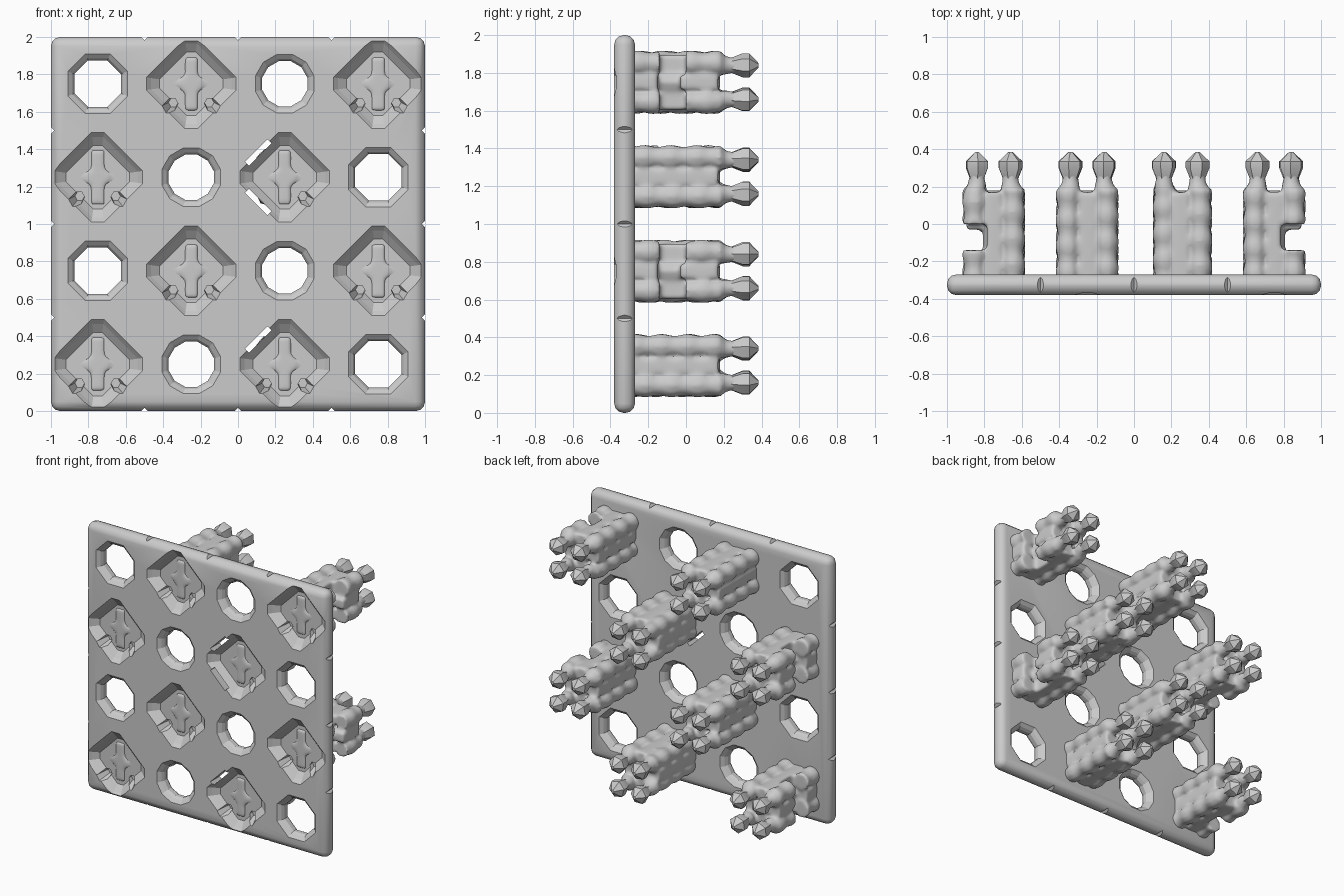
import bpy, bmesh, math, random
from mathutils import Matrix

random.seed(4)
if "Cube" in bpy.data.objects:
    bpy.data.objects.remove(bpy.data.objects["Cube"])

grey = bpy.data.materials.new("light grey")
grey.use_nodes = True
colour = (0.6, 0.6, 0.6, 1)
grey.diffuse_color = colour
grey.node_tree.nodes["Principled BSDF"].inputs["Base Color"].default_value = colour

FRONT, BACK = -0.38, -0.27
CELLS = [(i, j, -0.75 + i / 2, 0.25 + j / 2) for i in range(4) for j in range(4)]
CORNERS = [(sx, sz) for sx in (-1, 1) for sz in (-1, 1)]


def loft(bm, rings):
    """Skin a closed solid through rings of points."""
    loops = [[bm.verts.new(p) for p in ring] for ring in rings]
    n = len(loops[0])
    for a, b in zip(loops, loops[1:]):
        for k in range(n):
            bm.faces.new((a[k], a[(k + 1) % n], b[(k + 1) % n], b[k]))
    bm.faces.new(loops[0])
    bm.faces.new(loops[-1])


def tube(bm, stations, sides, phase=0.0):
    """Round solid along y; stations are (y, radius, x, z)."""
    angles = [phase + math.tau * k / sides for k in range(sides)]
    loft(bm, [[(x + r * math.cos(a), y, z + r * math.sin(a)) for a in angles]
              for y, r, x, z in stations])


def box(bm, x, z, wide, tall, y0, y1, turn=0.0):
    place = Matrix.Translation((x, (y0 + y1) / 2, z)) @ Matrix.Rotation(turn, 4, "Y")
    size = Matrix.Diagonal((wide, y1 - y0, tall, 1))
    bmesh.ops.create_cube(bm, size=1, matrix=place @ size)


def finish(bm, name):
    bmesh.ops.recalc_face_normals(bm, faces=bm.faces)
    mesh = bpy.data.meshes.new(name)
    bm.to_mesh(mesh)
    bm.free()
    mesh.materials.append(grey)
    obj = bpy.data.objects.new(name, mesh)
    bpy.context.collection.objects.link(obj)
    return obj


def smooth(obj, angle):
    bpy.ops.object.select_all(action="DESELECT")
    obj.select_set(True)
    bpy.context.view_layer.objects.active = obj
    bpy.ops.object.shade_smooth_by_angle(angle=math.radians(angle))


def diamond(x, z, y, a):
    """Ring of a square standing on its blunted corner."""
    b = a * 0.14
    pts = [(a, -b), (a, b), (b, a), (-b, a), (-a, b), (-a, -b), (-b, -a), (b, -a)]
    return [(x + u, y, z + v) for u, v in pts]


# Panel cutters: chamfered round holes and shallow diamond pockets in a checkerboard
bm = bmesh.new()
for i, j, x, z in CELLS:
    if (i + j) % 2:
        r, sides = (0.135, 8) if i in (0, 3) else (0.125, 12)
        tube(bm, [(FRONT - 0.01, r + 0.05, x, z), (FRONT + 0.02, r + 0.012, x, z),
                  (FRONT + 0.04, r, x, z), (BACK - 0.04, r, x, z),
                  (BACK - 0.02, r + 0.012, x, z), (BACK + 0.01, r + 0.05, x, z)],
             sides, math.pi / sides)
        continue
    loft(bm, [diamond(x, z, FRONT - 0.01, 0.25), diamond(x, z, FRONT + 0.025, 0.215),
              diamond(x, z, FRONT + 0.06, 0.17)])
    for sx, sz in CORNERS:
        # Open slits beside some posts, blind pits at the others
        if i == 2 and sx < 0 and (j == 2 or sz > 0):
            box(bm, x - 0.142, z + sz * 0.132, 0.17, 0.03, FRONT - 0.02, BACK + 0.02,
                -sz * math.pi / 4)
        elif sz < 0:
            tube(bm, [(FRONT - 0.01, 0.045, x + sx * 0.115, z - 0.12),
                      (BACK - 0.015, 0.025, x + sx * 0.095, z - 0.1)], 6)
# Small notches where the rim sections meet
for t in (-0.5, 0, 0.5):
    for side in (-1, 1):
        for x, z in ((t, 1 + side * 1.013), (side * 1.013, 1 + t)):
            tube(bm, [(FRONT - 0.02, 0.03, x, z), (BACK + 0.02, 0.03, x, z)], 4)
cutter = finish(bm, "panel_cutter")
cutter.hide_render = True
cutter.hide_set(True)

# Panel with rounded rim
bm = bmesh.new()
box(bm, 0, 1, 2, 2, FRONT, BACK)
bmesh.ops.bevel(bm, geom=bm.edges[:], offset=0.05, segments=3, profile=0.5, affect="EDGES")
panel = finish(bm, "panel")
cut = panel.modifiers.new("openings", "BOOLEAN")
cut.object = cutter
cut.operation = "DIFFERENCE"
cut.solver = "EXACT"
cut.use_self = True
smooth(panel, 35)

# Posts: four lumpy prongs fused by a cross-shaped web
knobs = bmesh.new()
for i, j, x, z in CELLS:
    if (i + j) % 2:
        continue
    bm = bmesh.new()
    box(bm, x, z, 0.07, 0.29, -0.33, 0.17)
    tube(bm, [(-0.33, 0.06, x, z), (0.14, 0.06, x, z), (0.18, 0.04, x, z)], 8)
    # Posts in the outer columns are broken through on their outer side
    whole, broken = [(-0.29, 0.18)], [(-0.29, -0.14), (0.0, 0.18)]
    for sx in (-1, 1):
        gap = (i == 0 and sx < 0) or (i == 3 and sx > 0)
        spans = broken if gap else whole
        for y0, y1 in spans:
            box(bm, x + sx * 0.073, z, 0.145, 0.07, y0 - 0.03, y1 - 0.01)
        for sz in (-1, 1):
            phase = random.uniform(0, math.tau)
            off = 0.085 if (i == 2 and sx < 0) else 0.103
            px, pz = x + sx * 0.09, z + sz * 0.09
            tip = [(0.21, 0.05, px, pz), (0.25, 0.042, px, pz), (0.3, 0.045, px, pz)]
            for y0, y1 in spans:
                steps = max(4, round((y1 - y0) / 0.02))
                stations = []
                for k in range(steps + 1):
                    y = y0 + (y1 - y0) * k / steps
                    r = 0.062 + 0.006 * math.sin(y * 45 + phase)
                    stations.append((y, r, x + sx * off, z + sz * off))
                tube(bm, stations + (tip if y1 > 0 else []), 10)
            # Faceted knob on the prong tip
            tube(knobs, [(0.235, 0.038, px, pz), (0.3, 0.064, px, pz),
                         (0.335, 0.064, px, pz), (0.384, 0.012, px, pz)], 6, phase)
    post = finish(bm, f"post_{i + 1}_{j + 1}")
    fuse = post.modifiers.new("fuse", "REMESH")
    fuse.mode = "VOXEL"
    fuse.voxel_size = 0.013
    fuse.use_smooth_shade = True
    relax = post.modifiers.new("relax", "SMOOTH")
    relax.iterations = 4
    smooth(post, 50)
smooth(finish(knobs, "post_knobs"), 30)
